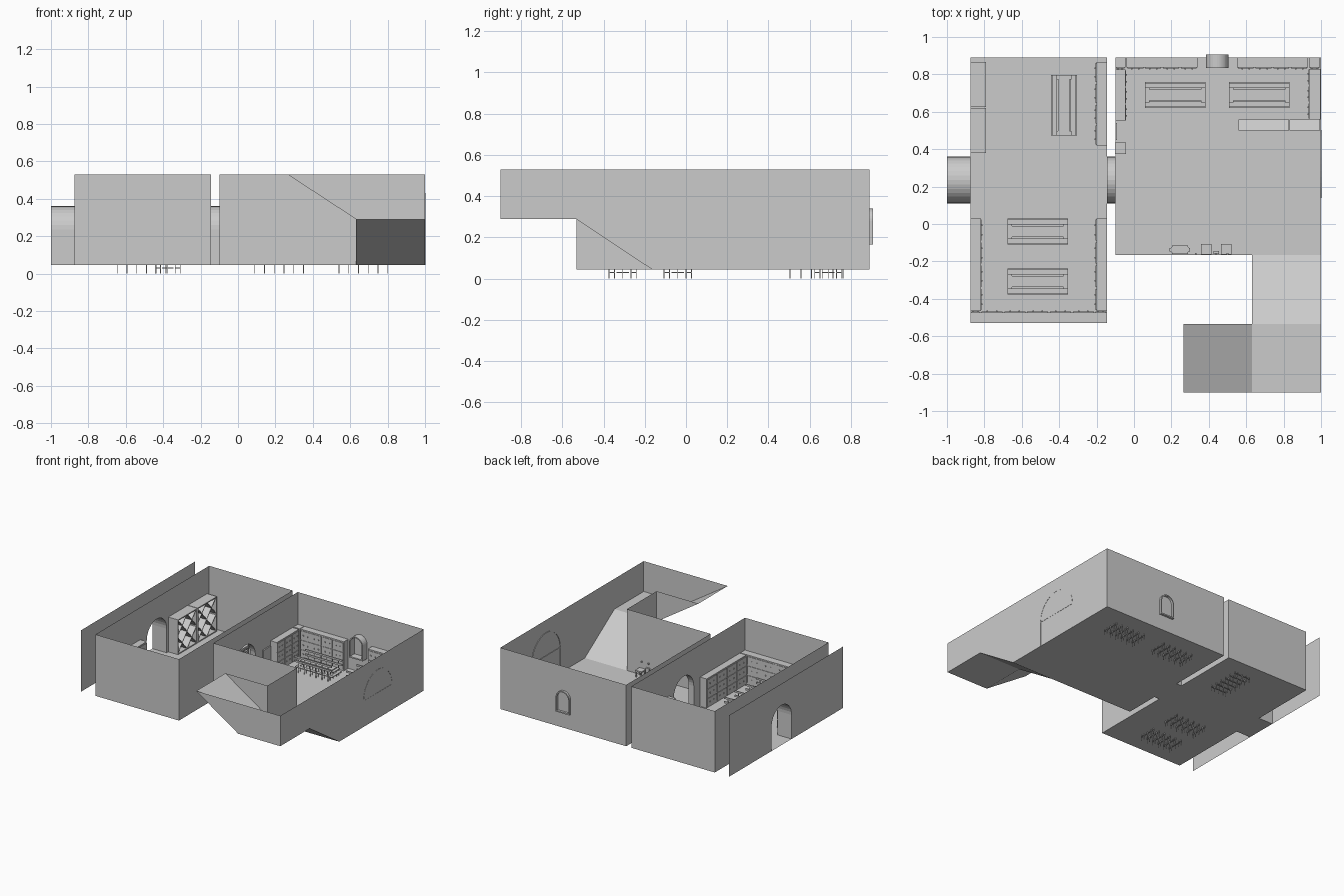
import bpy, bmesh, math
from mathutils import Matrix, Vector

if "Cube" in bpy.data.objects:
    bpy.data.objects.remove(bpy.data.objects["Cube"])

FLOOR, TOP, MID = 0.045, 0.53, 0.29


def mesh_object(name, bm):
    me = bpy.data.meshes.new(name)
    bm.to_mesh(me)
    bm.free()
    ob = bpy.data.objects.new(name, me)
    bpy.context.collection.objects.link(ob)
    return ob


def sheets(name, polys):
    bm = bmesh.new()
    for p in polys:
        bm.faces.new([bm.verts.new(v) for v in p])
    return mesh_object(name, bm)


def box(bm, x0, x1, y0, y1, z0, z1):
    m = Matrix.Translation(((x0 + x1) / 2, (y0 + y1) / 2, (z0 + z1) / 2))
    bmesh.ops.create_cube(bm, size=1, matrix=m @ Matrix.Diagonal((x1 - x0, y1 - y0, z1 - z0, 1)))


def arch(c, r, spring, base, n=16):
    """Outline of an arch as (across, z) points, from one foot to the other."""
    pts = [(c - r * math.cos(math.pi * i / n), spring + r * math.sin(math.pi * i / n)) for i in range(n + 1)]
    return [(c - r, base)] + pts + [(c + r, base)]


def arch_wall(x, y0, y1):
    door = arch(0.235, 0.125, 0.235, FLOOR)
    return [(x, y0, TOP), (x, y0, FLOOR)] + [(x, y, z) for y, z in door] + [(x, y1, FLOOR), (x, y1, TOP)]


def wall(a, b):
    return [(*a, FLOOR), (*b, FLOOR), (*b, TOP), (*a, TOP)]


def rect(x0, x1, y0, y1, z=FLOOR):
    return [(x0, y0, z), (x1, y0, z), (x1, y1, z), (x0, y1, z)]


# Left room shell and outer wall sheet
L0, L1, F, B = -0.875, -0.145, -0.53, 0.89
sheets("left_room_floor", [rect(L0, L1, F, B)])
sheets("left_room_walls", [wall((L0, F), (L1, F)), wall((L0, B), (L1, B)),
                           arch_wall(L0, F, B), arch_wall(L1, F, B)])
sheets("outer_wall", [arch_wall(-1.0, F, B)])

# Right room shell, stair ramps and landing
R0, R1, S = -0.10, 1.0, -0.165
X0, X1, Y1, Y0 = 0.265, 0.632, -0.535, -0.90
sheets("right_room_floor", [rect(R0, R1, S, B)])
sheets("right_room_walls", [
    wall((R0, B), (R1, B)), wall((R0, S), (X1, S)), arch_wall(R0, S, B),
    [(R1, B, FLOOR), (R1, B, TOP), (R1, Y0, TOP), (R1, Y0, MID), (R1, Y1, MID), (R1, S, FLOOR)]])
sheets("stair_walls", [
    [(X1, S, FLOOR), (X1, S, TOP), (X1, Y1, TOP), (X1, Y1, MID)],
    [(X1, Y1, MID), (X1, Y1, TOP), (X0, Y1, TOP)],
    [(R1, Y0, MID), (R1, Y0, TOP), (X0, Y0, TOP), (X1, Y0, MID)]])
sheets("stair_ramps", [
    [(X1, S, FLOOR), (R1, S, FLOOR), (R1, Y1, MID), (X1, Y1, MID)],
    rect(X1, R1, Y0, Y1, MID),
    [(X1, Y0, MID), (X1, Y1, MID), (X0, Y1, TOP), (X0, Y0, TOP)]])

# Arched passages through the walls
for name, a, b in (("outer_passage", -1.0, L0), ("inner_passage", L1, R0)):
    p = arch(0.235, 0.125, 0.235, FLOOR)
    sheets(name, [[(a, *p[i]), (b, *p[i]), (b, *p[i - 1]), (a, *p[i - 1])] for i in range(len(p))])


def arch_frame(name, c, r, spring, base, t, d0, d1, axis, bar=True):
    """Thin arch trim; axis 'x' lies on a side wall, 'y' on the back wall."""
    bm = bmesh.new()
    o, i = arch(c, r, spring, base), arch(c, r - t, spring, base)
    put = (lambda u, z, d: (d, u, z)) if axis == 'x' else (lambda u, z, d: (u, d, z))
    rows = [[bm.verts.new(put(*q)) for q in ((*a, d0), (*a, d1), (*b, d1), (*b, d0))] for a, b in zip(o, i)]
    for a, b in zip(rows, rows[1:]):
        for k in range(4):
            bm.faces.new((a[k], a[k - 1], b[k - 1], b[k]))
    bm.faces.new(rows[0])
    bm.faces.new(rows[-1])
    if bar:
        box(bm, d0, d1, c - r, c + r, spring - t, spring)
    bmesh.ops.recalc_face_normals(bm, faces=bm.faces)
    return mesh_object(name, bm)


# Large side door and small back window
arch_frame("side_door_frame", 0.32, 0.182, 0.25, FLOOR, 0.008, 0.996, 1.0015, 'x')
arch_frame("back_window_frame", 0.445, 0.06, 0.28, 0.17, 0.009, 0.835, 0.907, 'y', False)
bm = bmesh.new()
box(bm, 0.385, 0.505, 0.835, 0.907, 0.165, 0.175)
mesh_object("back_window_sill", bm)


def place(ob, x, y, deg):
    ob.matrix_world = Matrix.Translation((x, y, 0)) @ Matrix.Rotation(math.radians(deg), 4, 'Z')


def cabinet(name, x, y, deg, length, depth, h=0.275, n=4):
    """Run of cabinets along local x, back at local y = 0, front toward -y."""
    bm = bmesh.new()
    w, d = length / n, depth - 0.004
    box(bm, 0, length, -d, 0, FLOOR, h)
    for k in range(n):
        for z0, z1 in ((FLOOR + .01, .115), (.122, .19), (.197, h - .01)):
            box(bm, k * w + .005, (k + 1) * w - .005, -depth, -d, z0, z1)
            for kx in (0.3, 0.7):
                c = (k + kx) * w
                box(bm, c - .004, c + .004, -depth - .005, -depth, (z0 + z1) / 2 - .004, (z0 + z1) / 2 + .004)
    place(mesh_object(name, bm), x, y, deg)


# Cabinets lining the left room
cabinet("cabinet_left_front", L0, -0.465, 90, 0.495, 0.06)
cabinet("cabinet_right_front", L1, 0.03, -90, 0.495, 0.06)
cabinet("cabinet_right_back", L1, 0.865, -90, 0.445, 0.06)
cabinet("cabinet_front", -0.21, F, 180, 0.61, 0.062, n=5)
cabinet("cabinet_corner_left", -0.82, F, 180, 0.055, 0.062, n=1)
cabinet("cabinet_corner_right", L1, F, 180, 0.065, 0.062, n=1)
# Cabinets lining the right room
cabinet("cabinet_back_left", -0.04, B, 0, 0.38, 0.058)
cabinet("cabinet_back_right", 0.55, B, 0, 0.38, 0.058)
cabinet("cabinet_side_left", R0, 0.55, 90, 0.275, 0.058, n=3)
cabinet("cabinet_side_right", R1 - .003, 0.83, -90, 0.27, 0.065, n=3)
cabinet("cabinet_back_corner_left", R0, B, 0, 0.055, 0.058, n=1)
cabinet("cabinet_back_corner_right", 0.935, B, 0, 0.06, 0.058, n=1)

# Lattice racks
for k in range(2):
    bm = bmesh.new()
    w, h, d = 0.24, 0.275, 0.085
    box(bm, 0, w, -.02, 0, FLOOR, FLOOR + h)
    for u in (0, w - .008):
        box(bm, u, u + .008, -d, -.02, FLOOR, FLOOR + h)
    for z in (FLOOR, FLOOR + h - .008):
        box(bm, .008, w - .008, -d, -.02, z, z + .008)
    cw, ch = w / 2, h / 2
    for i in range(2):
        for j in range(2):
            for s in (-1, 1):
                m = (Matrix.Translation(((i + .5) * cw, -.05, FLOOR + (j + .5) * ch))
                     @ Matrix.Rotation(s * math.atan2(ch, cw), 4, 'Y')
                     @ Matrix.Diagonal((math.hypot(cw, ch) - .008, .06, .005, 1)))
                bmesh.ops.create_cube(bm, size=1, matrix=m)
    place(mesh_object("lattice_rack_%d" % k, bm), L0, 0.38 + k * 0.245, 90)


def dining_set(k, x, y, deg):
    bm = bmesh.new()
    posts = [-.13 + .052 * i for i in range(6)]
    box(bm, -.14, .14, -.03, .03, .118, .125)
    for e in (-1, 1):
        for z in (.08, .112):
            box(bm, e * .15 - .012, e * .15 + .012, -.04, .04, z, z + .006)
    for u in posts:
        box(bm, u - .002, u + .002, -.002, .002, .0, .118)
        box(bm, u - .002, u + .002, -.03, .03, .028, .032)
        for s in (-1, 1):
            box(bm, u - .002, u + .002, *sorted((s * .064, s * .068)), 0, .165)
            box(bm, u - .002, u + .002, *sorted((s * .038, s * .042)), 0, .08)
            box(bm, u - .002, u + .002, *sorted((s * .042, s * .064)), .028, .032)
    for s in (-1, 1):
        box(bm, -.162, .162, *sorted((s * .036, s * .062)), .078, .085)
        for z in (.125, .16):
            box(bm, -.162, .162, *sorted((s * .062, s * .07)), z, z + .014)
    place(mesh_object("dining_set_%d" % k, bm), x, y, deg)


for k, spec in enumerate([(-.515, -.04, 0), (-.515, -.307, 0), (-.375, .635, 90), (.22, .69, 0), (.67, .69, 0)]):
    dining_set(k, *spec)

# Counter with a gently sloped top
for k, (a, b) in enumerate(((.56, .83), (.832, .995))):
    bm = bmesh.new()
    box(bm, a, b, .50, .56, FLOOR, .16)
    for v in bm.verts:
        if v.co.z > .1 and v.co.y > .53:
            v.co.z -= .02
    mesh_object("counter_%d" % k, bm)


def stool(name, x, y, w=.055):
    bm = bmesh.new()
    h = w / 2
    box(bm, x - h, x + h, y - h, y + h, .09, .1)
    for i in (-1, 1):
        for j in (-1, 1):
            box(bm, x + i * h * .8 - .004, x + i * h * .8 + .004, y + j * h * .8 - .004, y + j * h * .8 + .004, FLOOR, .09)
    mesh_object(name, bm)


# Small furniture along the front and left walls
stool("stool_a", .387, -.135)
stool("stool_b", .493, -.135)
stool("stool_c", -.072, .405, .06)
bm = bmesh.new()
box(bm, .19, .30, -.16, -.115, FLOOR, .14)
bmesh.ops.bevel(bm, geom=[e for e in bm.edges if abs(e.verts[0].co.z - e.verts[1].co.z) > .01],
                offset=.012, segments=3, affect='EDGES')
mesh_object("wash_basin", bm)
bm = bmesh.new()
box(bm, .425, .455, -.16, -.145, FLOOR, .12)
for x in (.33, .44, .5):
    box(bm, x - .005, x + .005, -.165, -.155, .145, .155)
mesh_object("wall_pegs", bm)
bm = bmesh.new()
box(bm, -.1, -.09, .45, .54, .13, .24)
mesh_object("notice_board", bm)
